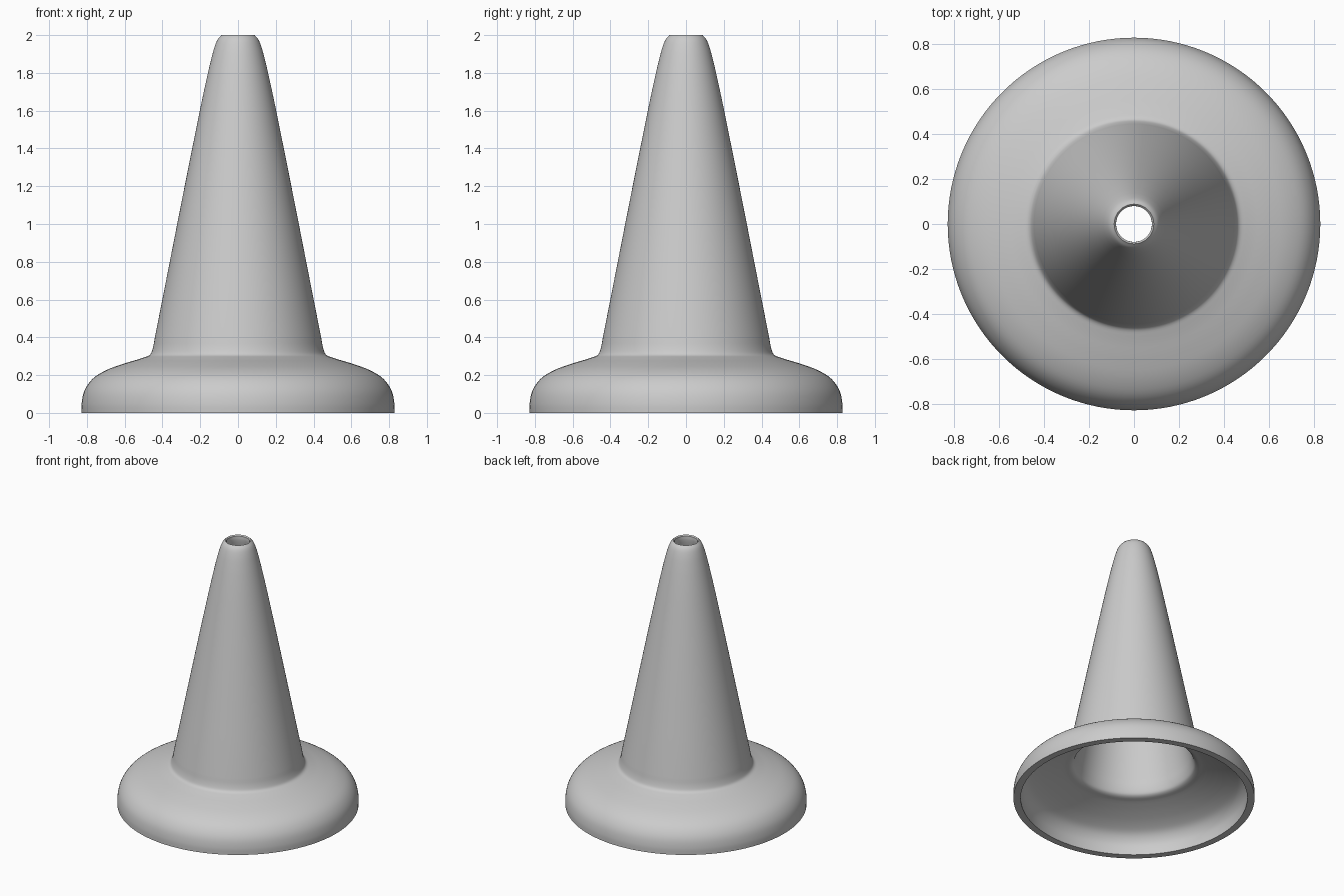
import bpy
import math
from mathutils import Vector

cube = bpy.data.objects.get("Cube")
if cube:
    bpy.data.objects.remove(cube, do_unlink=True)

grey = bpy.data.materials.new("plain grey")
grey.use_nodes = True
COLOUR = (0.6, 0.6, 0.6, 1)
grey.diffuse_color = COLOUR
grey.node_tree.nodes["Principled BSDF"].inputs["Base Color"].default_value = COLOUR

SEGMENTS = 128


def smooth_path(points, steps=4):
    """Centripetal-like spline through the (radius, height) points."""
    pts = [Vector(p) for p in points]
    tangents = []
    for i, p in enumerate(pts):
        a = (p - pts[i - 1]).normalized() if i else Vector((0, 0))
        b = (pts[i + 1] - p).normalized() if i + 1 < len(pts) else Vector((0, 0))
        tangents.append((a + b).normalized())
    path = []
    for i in range(len(pts) - 1):
        p, q = pts[i], pts[i + 1]
        reach = (q - p).length
        for k in range(steps):
            t = k / steps
            path.append(p * (2*t**3 - 3*t**2 + 1) + q * (3*t**2 - 2*t**3)
                        + tangents[i] * reach * (t**3 - 2*t**2 + t)
                        + tangents[i + 1] * reach * (t**3 - t**2))
    return path + [pts[-1]]


def lathe(name, profile):
    """Closed profile turned around the vertical axis."""
    n = len(profile)
    verts, faces = [], []
    for s in range(SEGMENTS):
        a = 2 * math.pi * s / SEGMENTS
        verts += [(p.x * math.cos(a), p.x * math.sin(a), p.y) for p in profile]
        t = (s + 1) % SEGMENTS
        for i in range(n):
            j = (i + 1) % n
            faces.append((s * n + i, t * n + i, t * n + j, s * n + j))
    mesh = bpy.data.meshes.new(name)
    mesh.from_pydata(verts, [], faces)
    mesh.materials.append(grey)
    obj = bpy.data.objects.new(name, mesh)
    bpy.context.collection.objects.link(obj)
    bpy.context.view_layer.objects.active = obj
    obj.select_set(True)
    bpy.ops.object.shade_smooth_by_angle(angle=math.radians(40))
    return obj


# Outer skin: rounded base, tight fillet, straight taper, rounded tip
outer = smooth_path([(0.828, 0), (0.828, 0.05), (0.812, 0.12), (0.77, 0.18),
                     (0.7, 0.225), (0.6, 0.262), (0.5, 0.293), (0.466, 0.308),
                     (0.453, 0.335), (0.44, 0.4), (0.2, 1.61), (0.168, 1.76),
                     (0.145, 1.86), (0.123, 1.94), (0.106, 1.98), (0.088, 2.0)])
# Inner skin: hole lip, hollow taper, underside of the base
inner = smooth_path([(0.08, 1.992), (0.08, 1.965), (0.096, 1.89), (0.12, 1.75),
                     (0.15, 1.6), (0.39, 0.38), (0.405, 0.3), (0.422, 0.265),
                     (0.48, 0.248), (0.58, 0.216), (0.68, 0.175), (0.735, 0.14),
                     (0.768, 0.09), (0.778, 0.04), (0.778, 0)])
lathe("hollow_cone", outer + inner)
